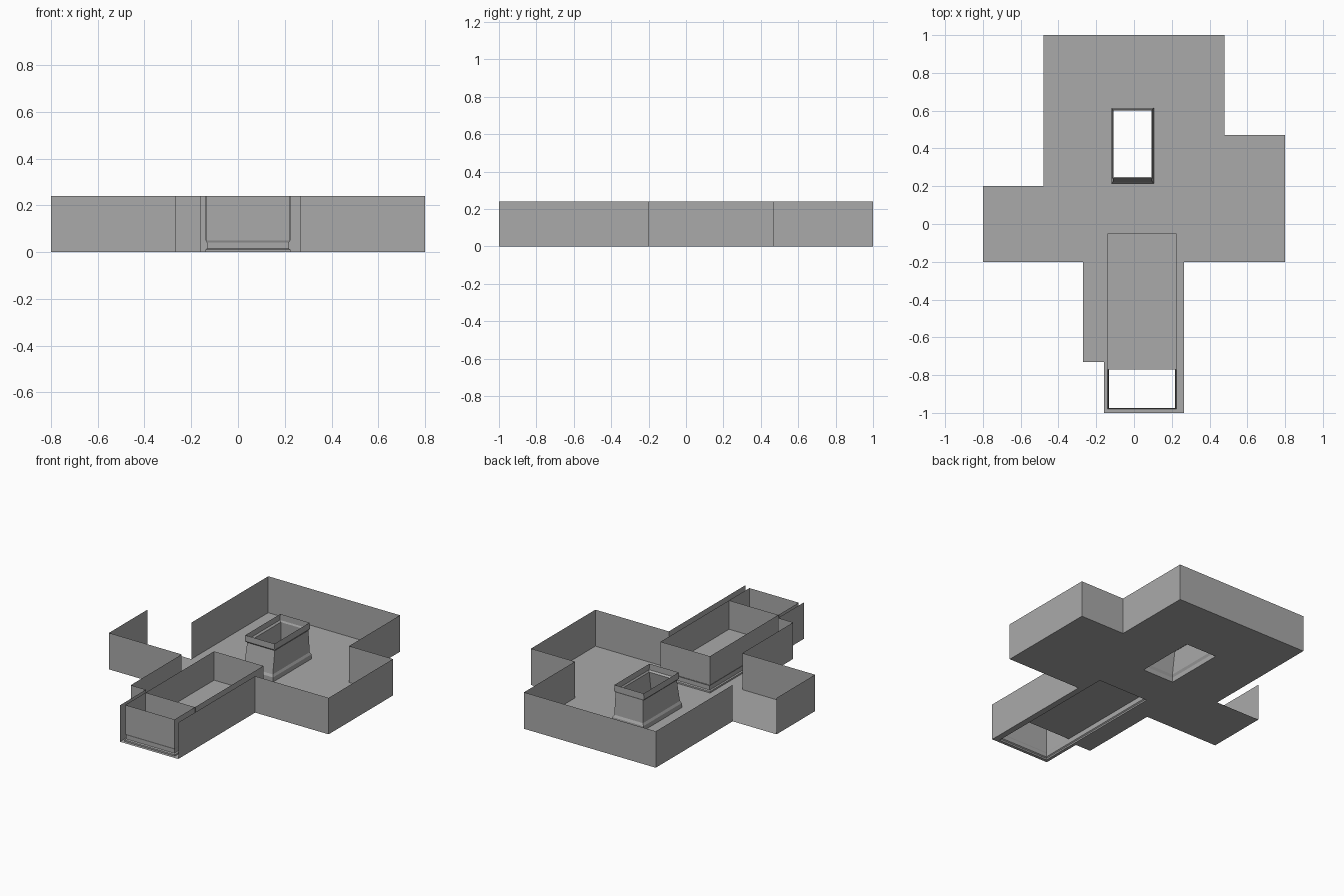
import bpy, bmesh

cube = bpy.data.objects.get("Cube")
if cube:
    bpy.data.objects.remove(cube)

grey = bpy.data.materials.new("plain grey")
grey.use_nodes = True
COLOUR = (0.4, 0.4, 0.4, 1)
grey.diffuse_color = COLOUR
grey.node_tree.nodes["Principled BSDF"].inputs["Base Color"].default_value = COLOUR
H = 0.24


def finish(name, bm):
    mesh = bpy.data.meshes.new(name)
    bm.to_mesh(mesh)
    bm.free()
    mesh.materials.append(grey)
    obj = bpy.data.objects.new(name, mesh)
    bpy.context.collection.objects.link(obj)
    return obj


def loft(name, sections):
    """Open rectangular tube; each section is z, x0, x1, y0, y1."""
    bm = bmesh.new()
    rings = []
    for z, x0, x1, y0, y1 in sections:
        corners = ((x0, y0), (x1, y0), (x1, y1), (x0, y1))
        rings.append([bm.verts.new((x, y, z)) for x, y in corners])
    for a, b in zip(rings, rings[1:]):
        for i in range(4):
            j = (i + 1) % 4
            bm.faces.new((a[i], a[j], b[j], b[i]))
    return finish(name, bm)


def sheet(name, points):
    bm = bmesh.new()
    bm.faces.new([bm.verts.new(p) for p in points])
    return finish(name, bm)


# Floor plan, ending at the side doorway
plan = [(-0.48, 0.2), (-0.48, 1), (0.48, 1), (0.48, 0.47), (0.8, 0.47),
        (0.8, -0.2), (0.265, -0.2), (0.265, -1), (-0.16, -1),
        (-0.16, -0.73), (-0.27, -0.73), (-0.27, -0.2), (-0.8, -0.2), (-0.8, 0.2)]
SHAFT = (-0.12, 0.105, 0.215, 0.615)
WELL = (-0.14, 0.225, -0.98, -0.05)

# Floor with two rectangular openings
bm = bmesh.new()
loops = [plan] + [[(a, c), (b, c), (b, d), (a, d)] for a, b, c, d in (SHAFT, WELL)]
edges = []
for loop in loops:
    vs = [bm.verts.new((x, y, 0)) for x, y in loop]
    edges += [bm.edges.new((v, vs[i - 1])) for i, v in enumerate(vs)]
bmesh.ops.triangle_fill(bm, use_beauty=True, use_dissolve=False, edges=edges, normal=(0, 0, 1))
finish("floor", bm)

# Outer walls, leaving the doorway and the front end open
bm = bmesh.new()
for a, b in zip(plan, plan[1:]):
    if a[1] == b[1] == -1:
        continue
    bm.faces.new([bm.verts.new(p) for p in ((*a, 0), (*b, 0), (*b, H), (*a, H))])
bmesh.ops.remove_doubles(bm, verts=bm.verts, dist=0.0001)
finish("outer_walls", bm)


def inset(z, rect, d):
    a, b, c, e = rect
    return (z, a + d, b - d, c + d, e - d)


# Tapered shaft with a skirting and a top band
loft("shaft", [inset(0, SHAFT, 0), inset(0.03, SHAFT, 0), inset(0.045, SHAFT, 0.008),
               (0.19, -0.108, 0.093, 0.25, 0.6), (0.2, -0.118, 0.1, 0.24, 0.605),
               (H, -0.115, 0.098, 0.24, 0.605)])

# Long stairwell box with a raised inner landing and a cross wall
loft("stairwell", [inset(0, WELL, 0), inset(0.01, WELL, 0), inset(0.015, WELL, 0.007),
                   inset(0.04, WELL, 0.007), inset(0.05, WELL, 0.003), inset(H, WELL, 0.003)])
x0, x1, y0, y1 = WELL
sheet("landing", [(x0, -0.77, 0.05), (x1, -0.77, 0.05), (x1, y1, 0.05), (x0, y1, 0.05)])
sheet("cross_wall", [(x0, -0.765, 0.05), (x1, -0.765, 0.05), (x1, -0.765, H), (x0, -0.765, H)])
